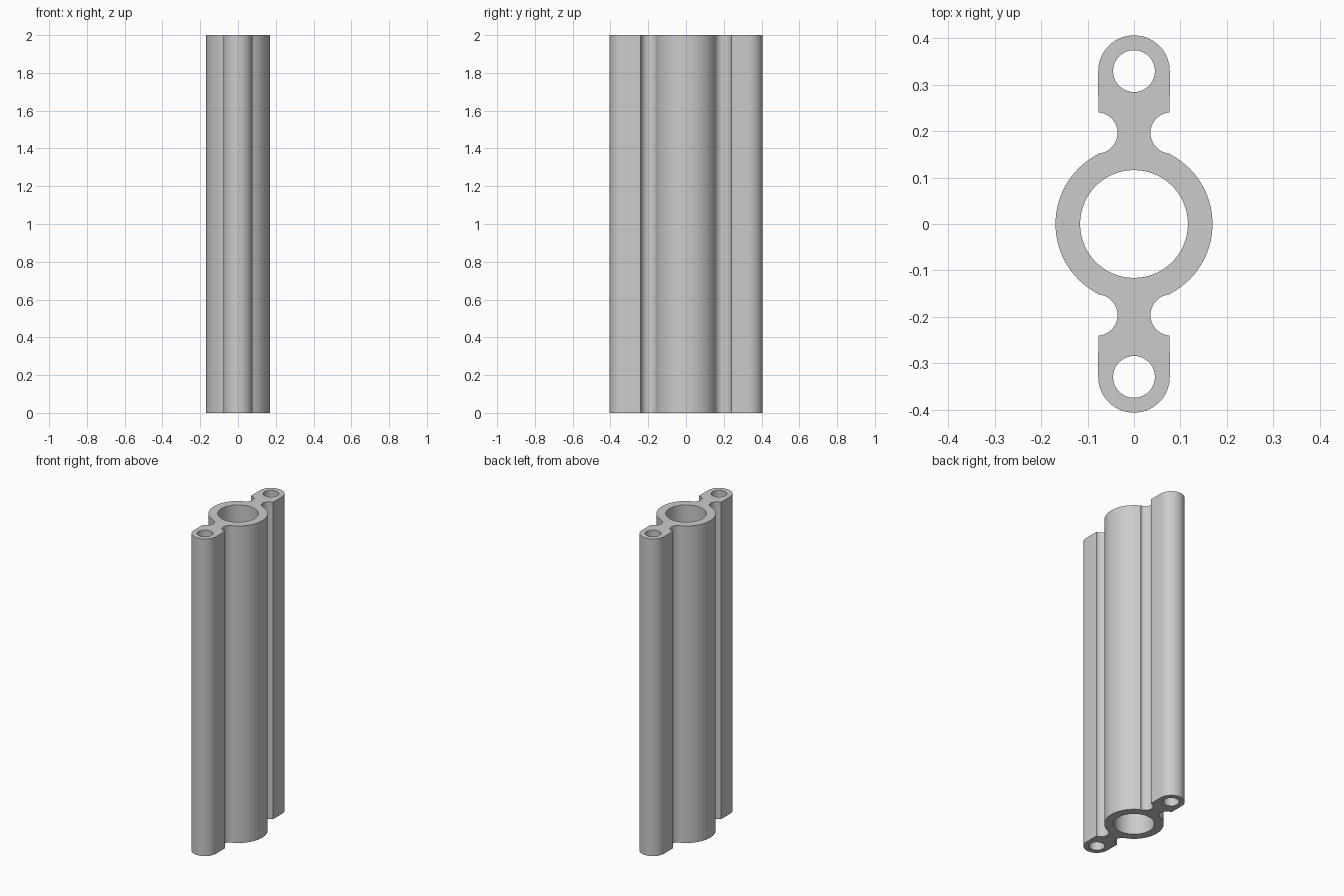
import bpy
import bmesh
from math import sin, cos, radians

if "Cube" in bpy.data.objects:
    bpy.data.objects.remove(bpy.data.objects["Cube"], do_unlink=True)

HEIGHT = 2.0
LUG_Y = 0.329        # centre of each end lug
NOTCH = (0.08, 0.196)  # centre of each rounded neck groove


def arc(cx, cy, r, start, end, steps):
    """Points along an arc, angles in degrees."""
    angles = [radians(start + (end - start) * i / steps) for i in range(steps + 1)]
    return [(cx + r * cos(a), cy + r * sin(a)) for a in angles]


def circle(cy, r, steps):
    return arc(0, cy, r, 0, 360, steps)[:-1]


# Half of the outline: tube wall, neck groove, lug, opposite neck groove
half = arc(0, 0, 0.169, -62.8, 62.8, 36)
half += arc(*NOTCH, 0.0445, 266, 94, 20)
half += arc(0, LUG_Y, 0.077, 0, 180, 32)
half += arc(-NOTCH[0], NOTCH[1], 0.0445, 86, -86, 20)
outline = half + [(-x, -y) for x, y in half]

# Outline, central bore and the two lug holes
loops = [outline, circle(0, 0.116, 72), circle(LUG_Y, 0.045, 40), circle(-LUG_Y, 0.045, 40)]

bm = bmesh.new()
for points in loops:
    verts = [bm.verts.new((x, y, 0)) for x, y in points]
    for i, v in enumerate(verts):
        bm.edges.new((v, verts[i - 1]))

# Fill the section and extrude it upward
bmesh.ops.triangle_fill(bm, use_beauty=True, edges=bm.edges[:], normal=(0, 0, 1))
result = bmesh.ops.extrude_face_region(bm, geom=bm.faces[:], use_keep_orig=True)
top = [g for g in result["geom"] if isinstance(g, bmesh.types.BMVert)]
bmesh.ops.translate(bm, verts=top, vec=(0, 0, HEIGHT))
bmesh.ops.recalc_face_normals(bm, faces=bm.faces[:])

mesh = bpy.data.meshes.new("extruded_tube_profile")
bm.to_mesh(mesh)
bm.free()
tube = bpy.data.objects.new("extruded_tube_profile", mesh)
bpy.context.collection.objects.link(tube)

# Plain grey metal
grey = bpy.data.materials.new("light grey")
grey.use_nodes = True
colour = (0.6, 0.6, 0.6, 1)
grey.diffuse_color = colour
for node in grey.node_tree.nodes:
    if node.type == "BSDF_PRINCIPLED":
        node.inputs["Base Color"].default_value = colour
mesh.materials.append(grey)

# Smooth curved walls with sharp rims
bpy.ops.object.select_all(action="DESELECT")
tube.select_set(True)
bpy.context.view_layer.objects.active = tube
bpy.ops.object.shade_smooth_by_angle(angle=radians(30))
